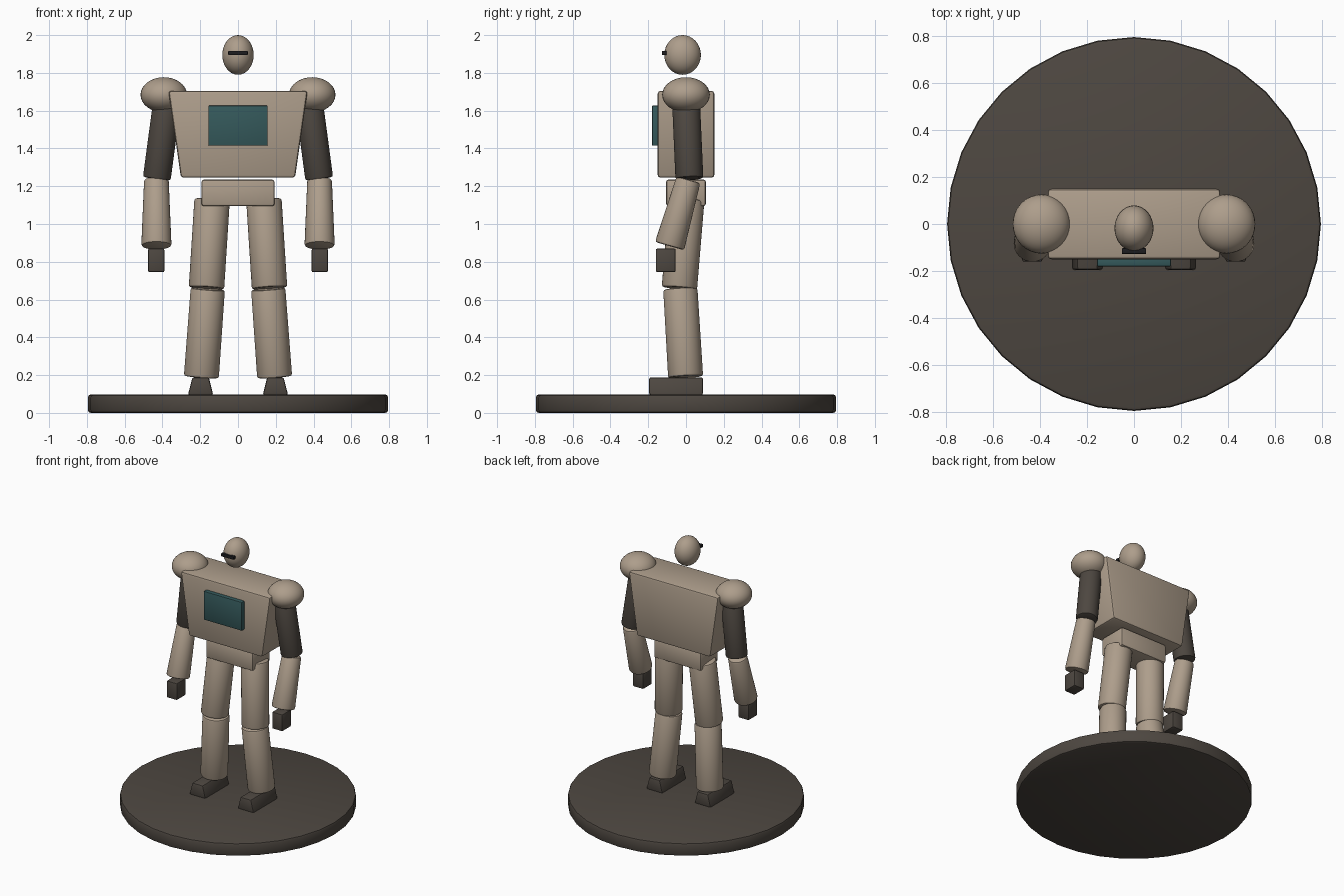
import bpy
import math
from mathutils import Vector

if "Cube" in bpy.data.objects:
    bpy.data.objects.remove(bpy.data.objects["Cube"])


def material(name, r, g, b):
    m = bpy.data.materials.new(name)
    m.diffuse_color = (r, g, b, 1)
    m.use_nodes = True
    m.node_tree.nodes["Principled BSDF"].inputs["Base Color"].default_value = m.diffuse_color
    return m


SHELL = material("shell", 0.42, 0.34, 0.26)
DARK = material("dark_joint", 0.075, 0.063, 0.052)
TEAL = material("teal_panel", 0.035, 0.10, 0.105)
BLACK = material("visor_black", 0.012, 0.012, 0.014)


def finish(name, mat, bevel=0.0):
    """Name, colour, bevel and shade the active object."""
    ob = bpy.context.object
    ob.name = name
    ob.data.materials.append(mat)
    if bevel:
        bpy.ops.object.transform_apply(location=False, rotation=False, scale=True)
        mod = ob.modifiers.new("bevel", 'BEVEL')
        mod.width = bevel
        mod.segments = 2
        mod.limit_method = 'ANGLE'
        mod.angle_limit = math.radians(40)
        bpy.ops.object.modifier_apply(modifier=mod.name)
    bpy.ops.object.shade_smooth_by_angle(angle=math.radians(35))
    return ob


def box(name, lo, hi, mat, bevel=0.01, top=1.0):
    """Box between two corners; 'top' scales the width of its upper face."""
    lo, hi = Vector(lo), Vector(hi)
    bpy.ops.mesh.primitive_cube_add(size=1, location=(lo + hi) / 2)
    ob = bpy.context.object
    for v in ob.data.vertices:
        if v.co.z > 0:
            v.co.x *= top
    ob.scale = hi - lo
    return finish(name, mat, bevel)


def limb(name, a, b, ra, rb, mat, bevel=0.012):
    """Tapered cylinder from point a to point b."""
    a, b = Vector(a), Vector(b)
    d = b - a
    bpy.ops.mesh.primitive_cone_add(vertices=32, radius1=ra, radius2=rb, depth=d.length,
                                    location=(a + b) / 2,
                                    rotation=d.to_track_quat('Z', 'Y').to_euler())
    return finish(name, mat, bevel)


def ball(name, loc, radii, mat):
    bpy.ops.mesh.primitive_uv_sphere_add(segments=32, ring_count=16, radius=1, location=loc)
    bpy.context.object.scale = radii
    return finish(name, mat)


# Round stand
limb("base", (0, 0, 0), (0, 0, 0.097), 0.795, 0.795, DARK, 0.015).data.materials[0] = DARK

# Torso, pelvis and chest panel
box("pelvis", (-0.193, -0.105, 1.095), (0.193, 0.105, 1.235), SHELL, 0.012)
box("torso", (-0.302, -0.15, 1.245), (0.302, 0.15, 1.705), SHELL, 0.015, 1.22)
box("chest_panel", (-0.157, -0.18, 1.415), (0.157, -0.14, 1.627), TEAL, 0.005)

# Head and visor
ball("head", (0, -0.018, 1.895), (0.083, 0.097, 0.105), SHELL)
box("visor", (-0.052, -0.127, 1.894), (0.052, -0.103, 1.916), BLACK, 0.003)

# Arms and legs on both sides
for side, s in (("left", 1), ("right", -1)):
    ball(side + "_shoulder", (s * 0.393, 0, 1.684), (0.123, 0.126, 0.093), SHELL)
    limb(side + "_upper_arm", (s * 0.375, 0, 1.65), (s * 0.43, 0.018, 1.24), 0.074, 0.074, DARK)
    limb(side + "_forearm", (s * 0.432, 0.013, 1.235), (s * 0.432, -0.087, 0.883), 0.065, 0.08, SHELL)
    x = s * 0.433
    box(side + "_hand", (x - 0.043, -0.16, 0.745), (x + 0.043, -0.055, 0.87), DARK, 0.008)

    limb(side + "_thigh", (s * 0.137, 0.004, 1.13), (s * 0.167, -0.035, 0.66), 0.094, 0.094, SHELL)
    limb(side + "_shin", (s * 0.16, -0.03, 0.657), (s * 0.194, -0.002, 0.19), 0.091, 0.093, SHELL)
    x = s * 0.198
    box(side + "_foot", (x - 0.067, -0.195, 0.095), (x + 0.067, 0.09, 0.188), DARK, 0.01, 0.65)
